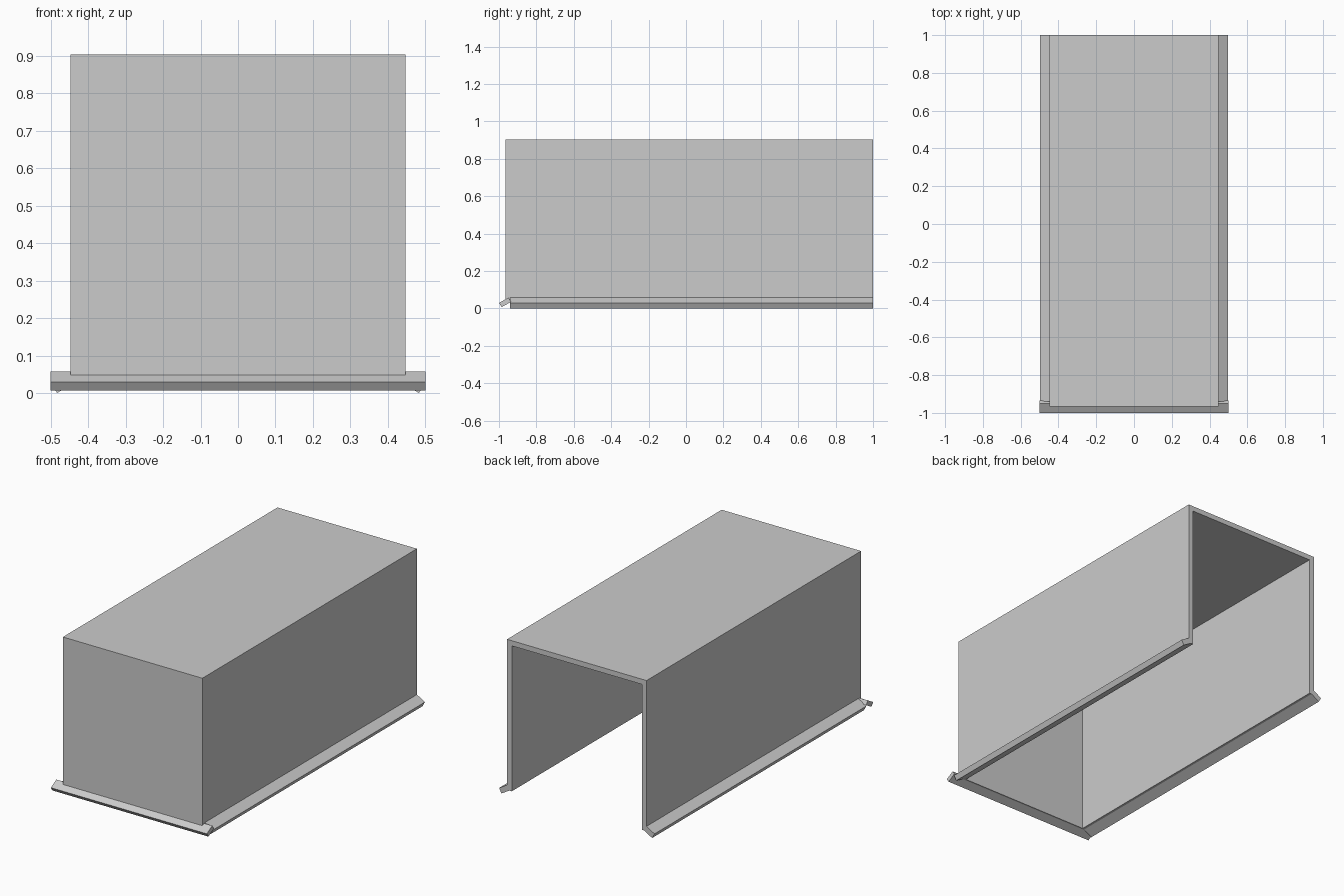
import bpy
import bmesh
from mathutils import Vector

cube = bpy.data.objects.get("Cube")
if cube:
    bpy.data.objects.remove(cube, do_unlink=True)

# Single plain grey finish
grey = bpy.data.materials.new("light grey")
grey.use_nodes = True
grey.diffuse_color = (0.6, 0.6, 0.6, 1)
grey.node_tree.nodes["Principled BSDF"].inputs["Base Color"].default_value = grey.diffuse_color


def prism(name, profile, sweep):
    """Extrude a closed planar profile along the sweep vector."""
    bm = bmesh.new()
    face = bm.faces.new([bm.verts.new(p) for p in profile])
    result = bmesh.ops.extrude_face_region(bm, geom=[face], use_keep_orig=True)
    moved = [g for g in result["geom"] if isinstance(g, bmesh.types.BMVert)]
    bmesh.ops.translate(bm, vec=Vector(sweep), verts=moved)
    bmesh.ops.recalc_face_normals(bm, faces=bm.faces)
    mesh = bpy.data.meshes.new(name)
    bm.to_mesh(mesh)
    bm.free()
    mesh.materials.append(grey)
    obj = bpy.data.objects.new(name, mesh)
    bpy.context.collection.objects.link(obj)
    return obj


W, T = 0.447, 0.03               # half width, wall thickness
FRONT, BACK = -0.965, 1.0
BOTTOM, TOP = 0.03, 0.903

# Roof and side walls as one inverted channel, open below and behind
outer = [(-W, BOTTOM), (-W, TOP), (W, TOP), (W, BOTTOM)]
inner = [(W - T, BOTTOM), (W - T, TOP - T), (T - W, TOP - T), (T - W, BOTTOM)]
prism("cover_shell", [(x, FRONT + T, z) for x, z in outer + inner],
      (0, BACK - FRONT - T, 0))

# Front wall closing the channel
prism("front_wall", [(x, FRONT, z) for x, z in outer], (0, T, 0))

# Sloping side lips
lip = [(0.447, 0.058), (0.498, 0.028), (0.483, 0), (0.432, 0.03)]
for name, side in (("left_lip", 1), ("right_lip", -1)):
    prism(name, [(side * x, -0.94, z) for x, z in lip], (0, BACK + 0.94, 0))

# Sloping front lip across the full width
front = [(-0.95, 0.057), (-1, 0.029), (-0.985, 0.007), (-0.935, 0.035)]
prism("front_lip", [(-0.5, y, z) for y, z in front], (1, 0, 0))
